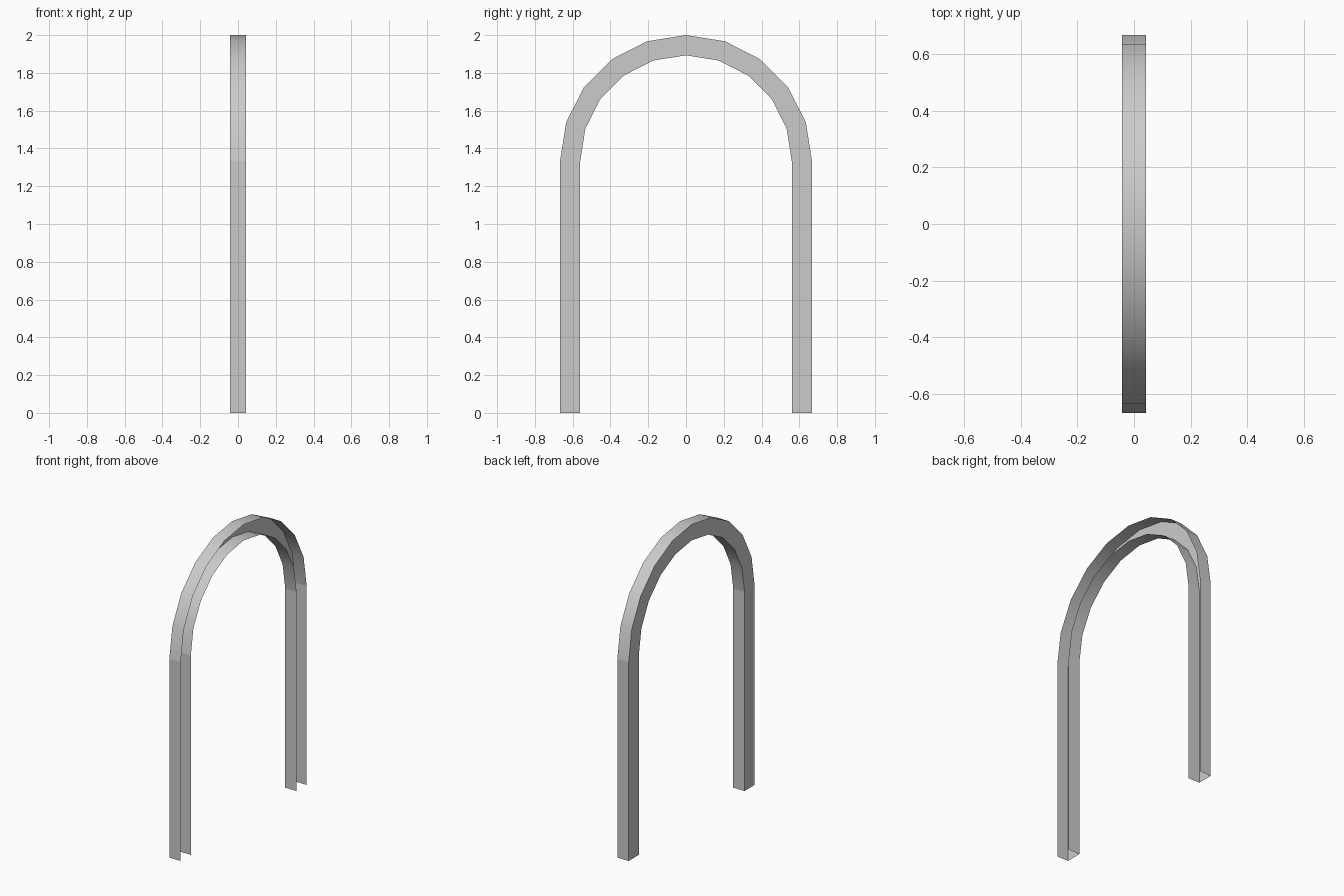
import bpy, bmesh, math

cube = bpy.data.objects.get("Cube")
if cube:
    bpy.data.objects.remove(cube, do_unlink=True)

HALF_WIDTH = 0.042
OUTER, INNER = 0.667, 0.56
SPRING = 1.333
SEGMENTS = 10

grey = bpy.data.materials.new("light grey")
grey.use_nodes = True
colour = (0.6, 0.6, 0.6, 1)
grey.diffuse_color = colour
grey.node_tree.nodes["Principled BSDF"].inputs["Base Color"].default_value = colour


def station(angle, base):
    """Outer and inner (y, z) points of the channel at one place on its path."""
    c, s = math.cos(angle), math.sin(angle)
    return [(r * c, base + r * s) for r in (OUTER, INNER)]


def channel(name, stations):
    """Sweep a U section, open towards +x and at both ends."""
    bm = bmesh.new()
    rings = []
    for outer, inner in stations:
        section = [(HALF_WIDTH, *outer), (-HALF_WIDTH, *outer),
                   (-HALF_WIDTH, *inner), (HALF_WIDTH, *inner)]
        rings.append([bm.verts.new(p) for p in section])
    for a, b in zip(rings, rings[1:]):
        for k in range(3):
            bm.faces.new((a[k], a[k + 1], b[k + 1], b[k]))
    mesh = bpy.data.meshes.new(name)
    bm.to_mesh(mesh)
    bm.free()
    mesh.materials.append(grey)
    obj = bpy.data.objects.new(name, mesh)
    bpy.context.collection.objects.link(obj)
    return obj


# Straight legs
channel("back_leg", [station(0, 0), station(0, SPRING)])
channel("front_leg", [station(math.pi, SPRING), station(math.pi, 0)])

# Half-round arch, smooth along the curve with crisp corners
arch = channel("arch", [station(math.pi * i / SEGMENTS, SPRING)
                        for i in range(SEGMENTS + 1)])
bpy.ops.object.select_all(action="DESELECT")
arch.select_set(True)
bpy.context.view_layer.objects.active = arch
bpy.ops.object.shade_smooth_by_angle(angle=math.radians(30))
